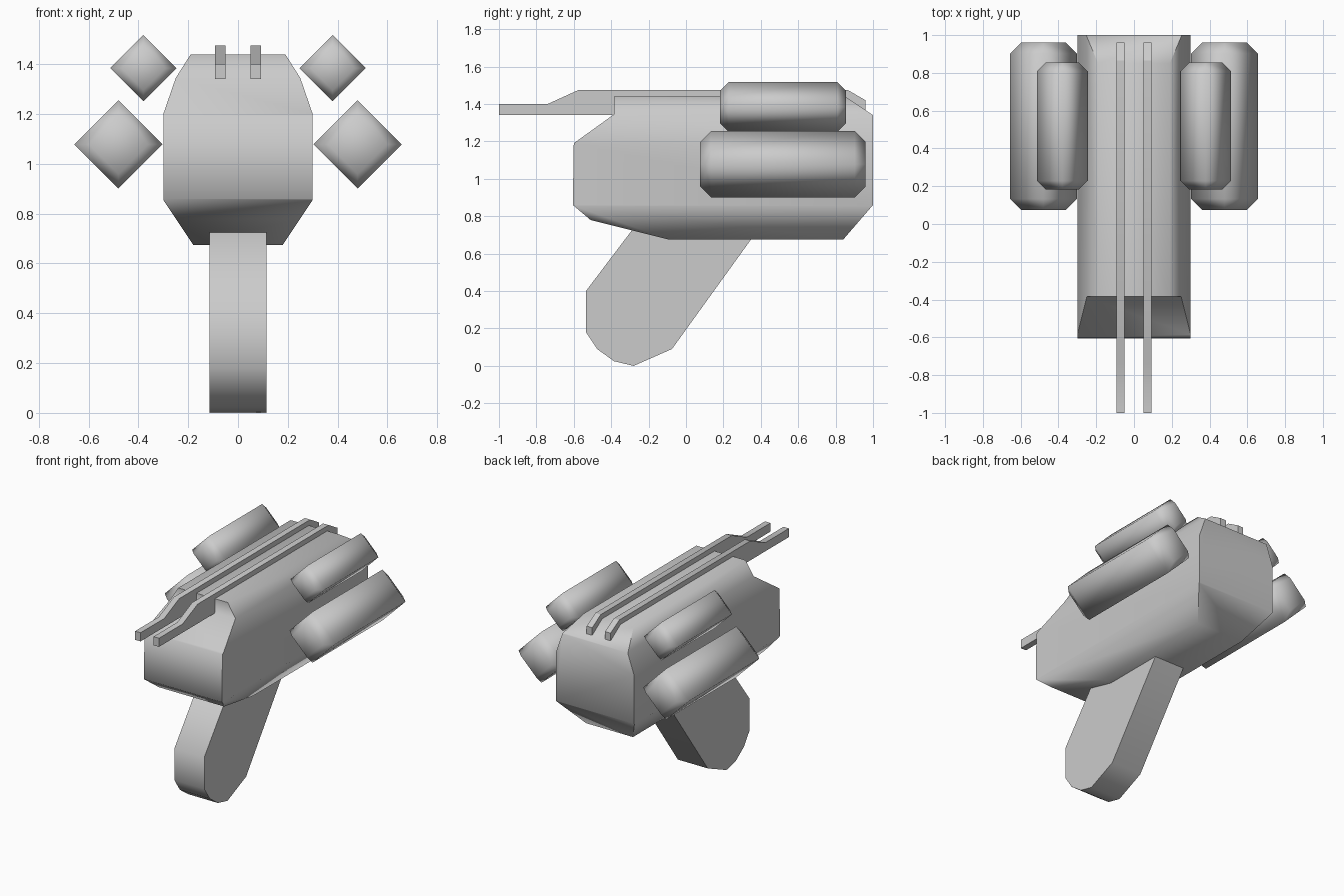
import bpy, bmesh
from math import radians
from mathutils import Vector

if "Cube" in bpy.data.objects:
    bpy.data.objects.remove(bpy.data.objects["Cube"])


def make_object(name, bm, angle):
    bmesh.ops.recalc_face_normals(bm, faces=bm.faces)
    mesh = bpy.data.meshes.new(name)
    bm.to_mesh(mesh)
    bm.free()
    ob = bpy.data.objects.new(name, mesh)
    bpy.context.collection.objects.link(ob)
    if angle:
        smooth(ob, angle)
    return ob


def activate(ob):
    bpy.ops.object.select_all(action='DESELECT')
    ob.select_set(True)
    bpy.context.view_layer.objects.active = ob


def smooth(ob, angle):
    activate(ob)
    bpy.ops.object.shade_smooth_by_angle(angle=radians(angle))


def extrude(name, points, axis, start, end, angle=0):
    """Extrude a profile: axis 'X' takes (y, z) points, axis 'Y' takes (x, z)."""
    bm = bmesh.new()
    place = (lambda a, b: (start, a, b)) if axis == 'X' else (lambda a, b: (a, start, b))
    face = bm.faces.new([bm.verts.new(place(a, b)) for a, b in points])
    new = bmesh.ops.extrude_face_region(bm, geom=[face])['geom']
    step = Vector((end - start, 0, 0) if axis == 'X' else (0, end - start, 0))
    bmesh.ops.translate(bm, vec=step, verts=[v for v in new if isinstance(v, bmesh.types.BMVert)])
    return make_object(name, bm, angle)


def pod(name, cx, cz, r, y0, y1, bevel):
    """Diamond-section pod with tapered ends."""
    bm = bmesh.new()
    rings = []
    for y, s in ((y0, r - bevel), (y0 + bevel, r), (y1 - bevel, r), (y1, r - bevel)):
        rings.append([bm.verts.new((cx + dx * s, y, cz + dz * s))
                      for dx, dz in ((1, 0), (0, 1), (-1, 0), (0, -1))])
    for a, b in zip(rings, rings[1:]):
        for i in range(4):
            j = (i + 1) % 4
            bm.faces.new((a[i], a[j], b[j], b[i]))
    bm.faces.new(rings[0])
    bm.faces.new(rings[-1])
    return make_object(name, bm, 95)


# Body: front cross-section intersected with the side profile
half = [(0.18, 0.675), (0.3, 0.855), (0.3, 1.2), (0.25, 1.345), (0.19, 1.44)]
section = half + [(-x, z) for x, z in reversed(half)]
body = extrude("body", section, 'Y', -1.0, 1.3)
side = [(-0.605, 0.86), (-0.6, 1.19), (-0.385, 1.345), (-0.385, 1.6), (0.61, 1.6),
        (1.0, 1.34), (1.0, 0.86), (0.797, 0.625), (0.11, 0.625), (-0.51, 0.78)]
cutter = extrude("body_cutter", side, 'X', -0.6, 0.6)
cutter.hide_render = True
mod = body.modifiers.new("side_profile", 'BOOLEAN')
mod.operation = 'INTERSECT'
mod.solver = 'EXACT'
mod.object = cutter
activate(body)
bpy.ops.object.modifier_apply(modifier=mod.name)
bpy.data.objects.remove(cutter, do_unlink=True)
smooth(body, 60)

# Slanted grip
grip = [(-0.24, 0.79), (-0.535, 0.4), (-0.535, 0.18), (-0.475, 0.09), (-0.385, 0.025),
        (-0.28, 0.0), (-0.075, 0.09), (0.43, 0.79)]
extrude("grip", grip, 'X', -0.115, 0.115, 60)

# Twin top rails and four side pods
rail = [(-1.0, 1.34), (-1.0, 1.4), (-0.74, 1.4), (-0.575, 1.475), (0.865, 1.475),
        (0.96, 1.42), (0.96, 1.34)]
for label, s in (("left", -1), ("right", 1)):
    extrude(f"rail_{label}", rail, 'X', s * 0.05, s * 0.092, 30)
    pod(f"lower_pod_{label}", s * 0.48, 1.078, 0.177, 0.075, 0.96, 0.058)
    pod(f"upper_pod_{label}", s * 0.38, 1.384, 0.133, 0.183, 0.855, 0.045)
